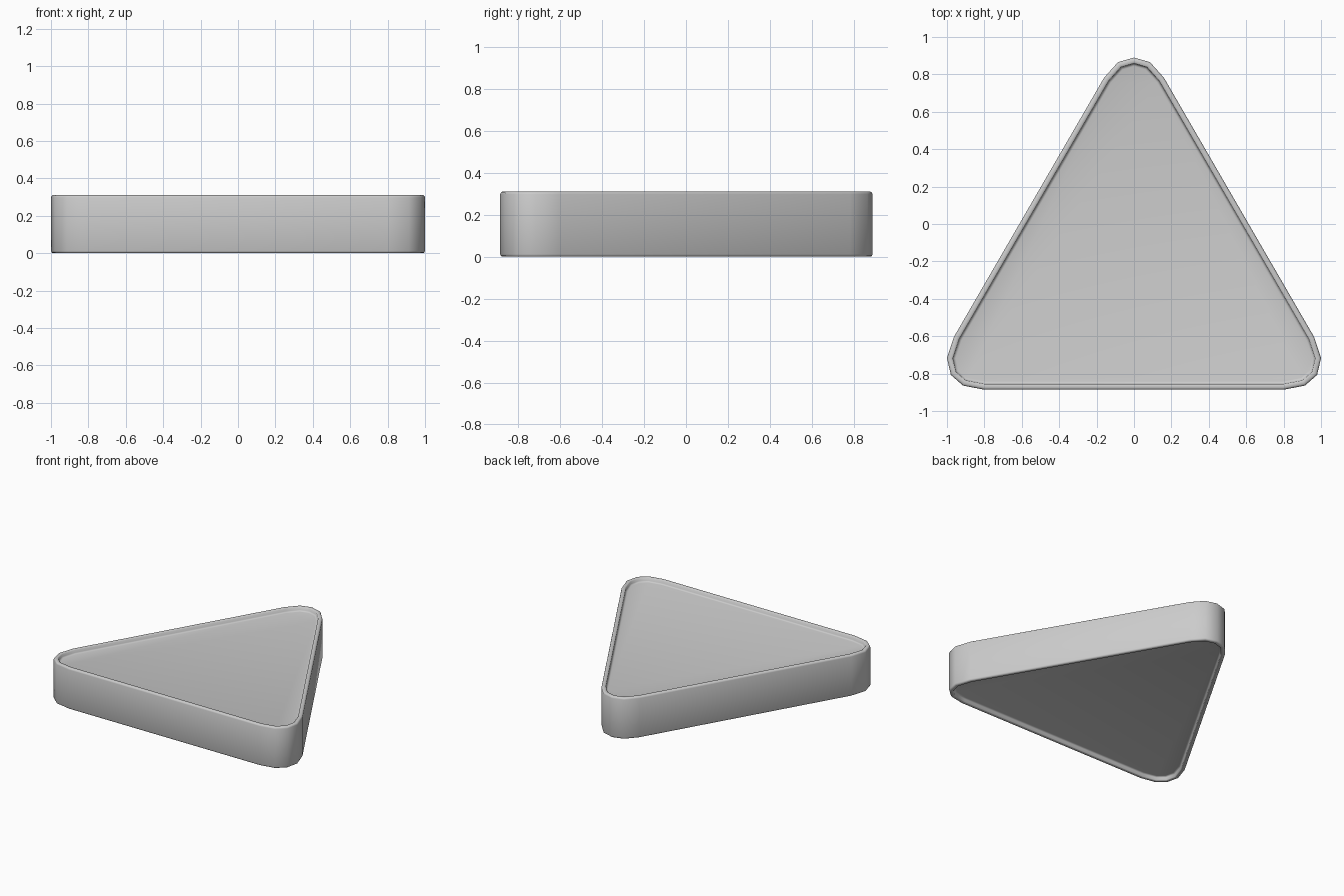
import bpy, bmesh
from mathutils import Vector

if "Cube" in bpy.data.objects:
    bpy.data.objects.remove(bpy.data.objects["Cube"])

H = 0.31

# Right half of the rounded triangle outline, mirrored to the left
half = [(0.80, -0.886), (0.914, -0.864), (0.979, -0.807), (1.0, -0.717),
        (0.963, -0.604), (0.16, 0.782), (0.086, 0.865)]
outline = [Vector(p) for p in half] + [Vector((0, 0.89))]
outline += [Vector((-x, y)) for x, y in reversed(half)]


def inset(pts, d):
    """Move a counter-clockwise outline inward by d with mitred corners."""
    result = []
    for i, p in enumerate(pts):
        a = (p - pts[i - 1]).normalized()
        b = (pts[(i + 1) % len(pts)] - p).normalized()
        na, nb = Vector((-a.y, a.x)), Vector((-b.y, b.x))
        result.append(p + (na + nb) * d / (1 + na.dot(nb)))
    return result


# Rim section: (inset, distance from the end face), soft edge then recessed panel
section = [(0.0, 0.012), (0.003, 0.004), (0.009, 0.0), (0.025, 0.0),
           (0.030, 0.004), (0.032, 0.022), (0.037, 0.028), (0.045, 0.030)]
profile = [(d, z) for d, z in reversed(section)] + [(d, H - z) for d, z in section]

# Triangular slab with a raised rim on both faces
bm = bmesh.new()
rings = [[bm.verts.new((p.x, p.y, z)) for p in inset(outline, d)] for d, z in profile]
n = len(outline)
for lo, hi in zip(rings, rings[1:]):
    for i in range(n):
        j = (i + 1) % n
        bm.faces.new((lo[i], lo[j], hi[j], hi[i]))
bm.faces.new(rings[0][::-1])
bm.faces.new(rings[-1])
bmesh.ops.recalc_face_normals(bm, faces=bm.faces)
mesh = bpy.data.meshes.new("triangular_slab")
bm.to_mesh(mesh)
bm.free()

slab = bpy.data.objects.new("triangular_slab", mesh)
bpy.context.collection.objects.link(slab)
bpy.context.view_layer.objects.active = slab
slab.select_set(True)
bpy.ops.object.shade_smooth_by_angle(angle=0.9)
